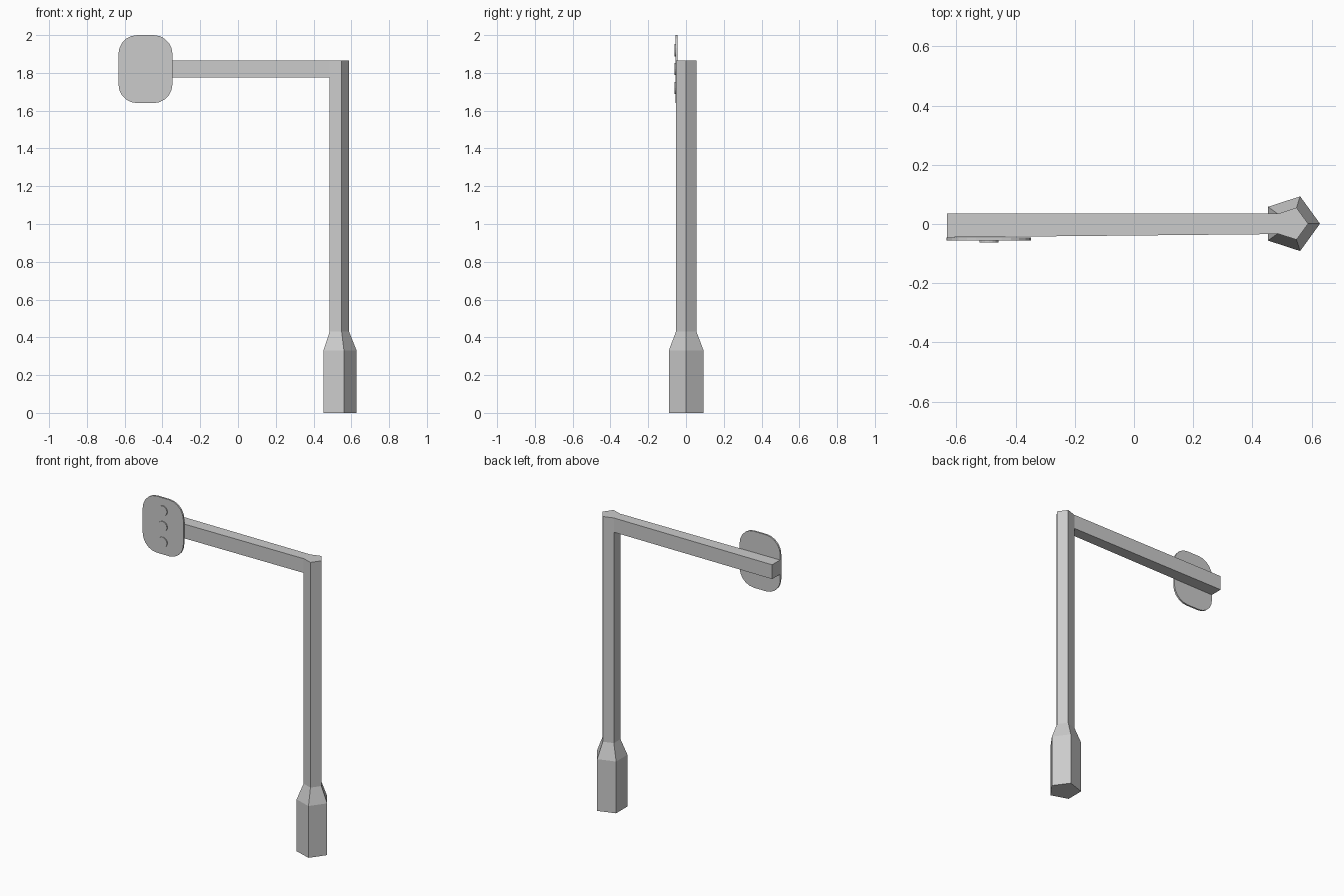
import bpy, bmesh, math

if "Cube" in bpy.data.objects:
    bpy.data.objects.remove(bpy.data.objects["Cube"])


def make_object(name, bm):
    bmesh.ops.recalc_face_normals(bm, faces=bm.faces)
    mesh = bpy.data.meshes.new(name)
    bm.to_mesh(mesh)
    bm.free()
    ob = bpy.data.objects.new(name, mesh)
    bpy.context.collection.objects.link(ob)
    return ob


def loft(name, rings):
    """Skin a list of equal-length point rings and cap both ends."""
    bm = bmesh.new()
    loops = [[bm.verts.new(p) for p in ring] for ring in rings]
    n = len(loops[0])
    for a, b in zip(loops, loops[1:]):
        for i in range(n):
            j = (i + 1) % n
            bm.faces.new((a[i], a[j], b[j], b[i]))
    bm.faces.new(loops[0])
    bm.faces.new(loops[-1])
    return make_object(name, bm)


def pentagon(r, z, cx=0.531, cy=0.001):
    return [(cx + r * math.cos(i * math.tau / 5), cy + r * math.sin(i * math.tau / 5), z)
            for i in range(5)]


def rounded_outline(hx, hz, r, y, cx, cz, seg=5):
    pts = []
    for k, (sx, sz) in enumerate([(1, 1), (-1, 1), (-1, -1), (1, -1)]):
        for i in range(seg + 1):
            a = (k + i / seg) * math.pi / 2
            pts.append((cx + sx * (hx - r) + r * math.cos(a), y,
                        cz + sz * (hz - r) + r * math.sin(a)))
    return pts


def arm_section(x, y0, y1):
    return [(x, y0, 1.775), (x, y1, 1.775), (x, y1, 1.866), (x, y0, 1.866)]


# five-sided pole with thick foot
loft("pole", [pentagon(0.097, 0), pentagon(0.097, 0.33),
              pentagon(0.057, 0.43), pentagon(0.057, 1.866)])

# horizontal arm growing out of the flat pole side
loft("arm", [arm_section(-0.632, -0.045, 0.035), arm_section(0.485, -0.034, 0.035)])

# rounded signal plate
CX, CZ = -0.49, 1.82
loft("signal_plate", [rounded_outline(0.143, 0.18, 0.1, y, CX, CZ) for y in (-0.045, -0.056)])

# three round lamps
for i, name in enumerate(("lower_lamp", "middle_lamp", "upper_lamp")):
    z = CZ + (i - 1) * 0.1
    loft(name, [[(CX + 0.032 * math.cos(a * math.tau / 16), y, z + 0.032 * math.sin(a * math.tau / 16))
                 for a in range(16)] for y in (-0.052, -0.062)])
